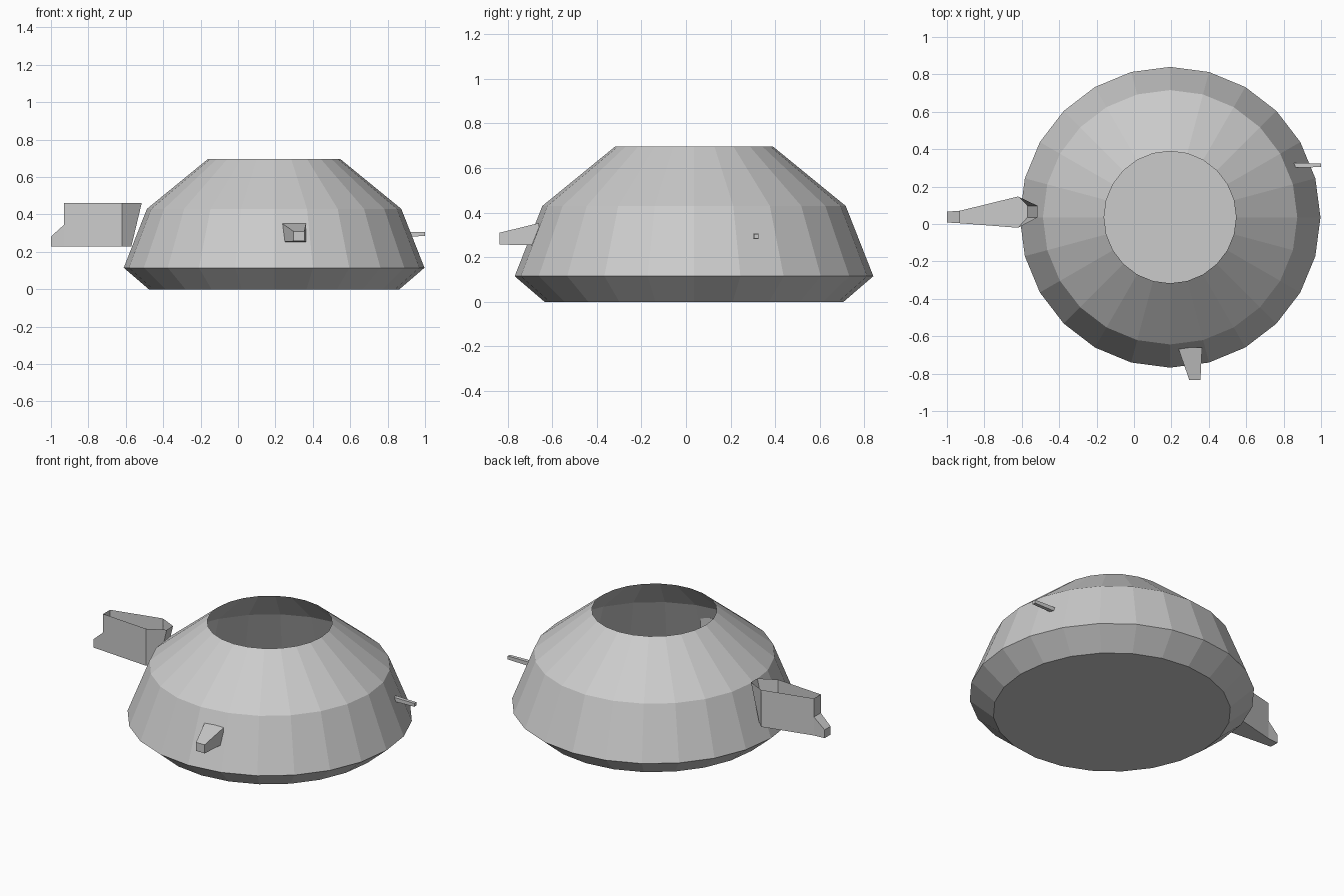
import bpy, bmesh
from math import sin, cos, tau

if "Cube" in bpy.data.objects:
    bpy.data.objects.remove(bpy.data.objects["Cube"])


def make_object(name, bm, closed=False):
    if closed:
        bmesh.ops.recalc_face_normals(bm, faces=bm.faces)
    mesh = bpy.data.meshes.new(name)
    bm.to_mesh(mesh)
    bm.free()
    obj = bpy.data.objects.new(name, mesh)
    bpy.context.collection.objects.link(obj)
    return obj


def bridge(bm, a, b, loop=True):
    n = len(a)
    for i in range(n if loop else n - 1):
        j = (i + 1) % n
        bm.faces.new((a[i], a[j], b[j], b[i]))


def ring(bm, points):
    return [bm.verts.new(p) for p in points]


# Body: 24-sided thin bowl, closed floor and open mouth
bm = bmesh.new()
cx, cy, sides = 0.193, 0.036, 24
rings = [ring(bm, [(cx + r * cos(tau * i / sides), cy + r * sin(tau * i / sides), z)
                   for i in range(sides)])
         for r, z in ((0.67, 0), (0.804, 0.115), (0.68, 0.43), (0.353, 0.697))]
for low, high in zip(rings, rings[1:]):
    bridge(bm, low, high)
bm.faces.new(rings[0][::-1])
make_object("bowl_body", bm)

# Side trough: open-topped tapering tub whose inner end leans along the body
bm = bmesh.new()
z0, z1 = 0.23, 0.46
outline = [(-0.93, 0.004), (-0.62, -0.02), (-0.57, 0.035),
           (-0.57, 0.097), (-0.62, 0.147), (-0.93, 0.071)]
low = ring(bm, [(x, y, z0) for x, y in outline])
high = ring(bm, [(-0.515 if x == -0.57 else x, y, z1) for x, y in outline])
bridge(bm, low, high, loop=False)
bm.faces.new(low[::-1])
# Stepped lip at the outer end of the trough
mid = ring(bm, [(-0.93, 0.004, 0.345), (-0.93, 0.071, 0.345)])
tip_low = ring(bm, [(-1, 0.008, z0), (-1, 0.066, z0)])
tip_high = ring(bm, [(-1, 0.008, 0.282), (-1, 0.066, 0.282)])
bm.faces.new((high[5], high[0], mid[0], mid[1]))
bm.faces.new((mid[1], mid[0], tip_high[0], tip_high[1]))
bm.faces.new((tip_high[1], tip_high[0], tip_low[0], tip_low[1]))
bm.faces.new((tip_low[1], tip_low[0], low[0], low[5]))
bm.faces.new((tip_low[0], tip_high[0], mid[0], low[0]))
bm.faces.new((low[5], mid[1], tip_high[1], tip_low[1]))
make_object("side_trough", bm)


def tapered_bar(name, start, end):
    """Closed bar between two four-point sections."""
    bm = bmesh.new()
    a, b = ring(bm, start), ring(bm, end)
    bridge(bm, a, b)
    bm.faces.new(a[::-1])
    bm.faces.new(b)
    make_object(name, bm, closed=True)


def section(axis, at, u0, u1, za, zb):
    pts = [(u0, za), (u1, za), (u1, zb), (u0, zb)]
    return [(at, u, z) if axis == "x" else (u, at, z) for u, z in pts]


# Front spout and thin side pin, both passing through the body wall
tapered_bar("front_spout", section("y", -0.66, 0.235, 0.364, 0.253, 0.353),
            section("y", -0.835, 0.296, 0.355, 0.257, 0.31))
tapered_bar("side_pin", section("x", 0.855, 0.302, 0.326, 0.282, 0.307),
            section("x", 1.0, 0.304, 0.324, 0.284, 0.305))
